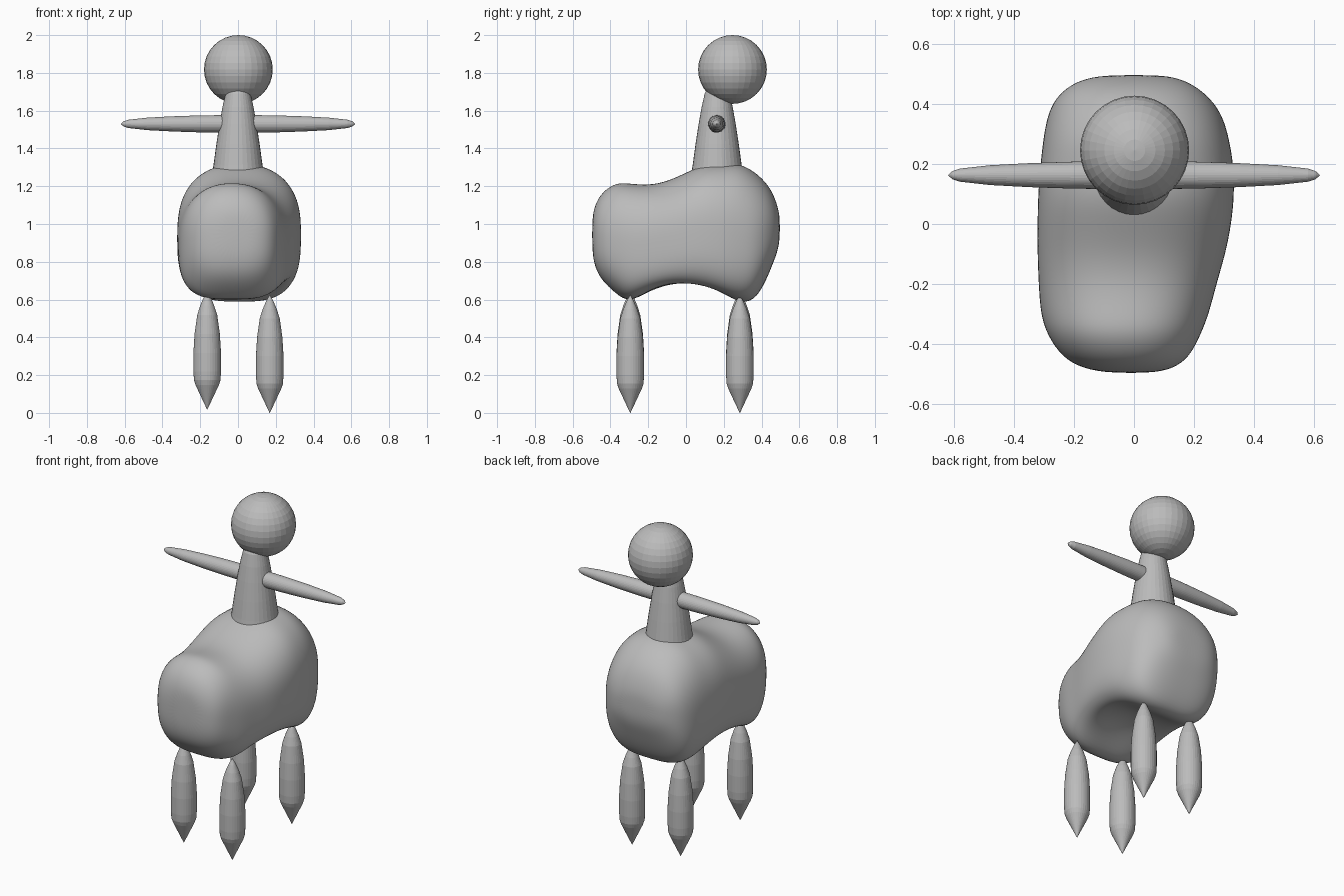
import bpy, bmesh, math
from mathutils import Matrix

if "Cube" in bpy.data.objects:
    bpy.data.objects.remove(bpy.data.objects["Cube"])

grey = bpy.data.materials.new("plain grey")
grey.diffuse_color = (0.5, 0.5, 0.5, 1)
grey.use_nodes = True
grey.node_tree.nodes["Principled BSDF"].inputs["Base Color"].default_value = grey.diffuse_color


def finish(bm, name):
    bmesh.ops.recalc_face_normals(bm, faces=bm.faces)
    mesh = bpy.data.meshes.new(name)
    bm.to_mesh(mesh)
    bm.free()
    mesh.materials.append(grey)
    obj = bpy.data.objects.new(name, mesh)
    bpy.context.collection.objects.link(obj)
    return obj


def skin(bm, rings):
    """Join rings of points into a closed tube."""
    rings = [[bm.verts.new(p) for p in r] for r in rings]
    for a, b in zip(rings, rings[1:]):
        for i in range(len(a)):
            j = (i + 1) % len(a)
            bm.faces.new((a[i], a[j], b[j], b[i]))
    bm.faces.new(rings[0])
    bm.faces.new(rings[-1])


def spindle(name, profile, matrix, sides=32):
    """Turned part from (height, radius) pairs."""
    bm = bmesh.new()
    skin(bm, [[(r * math.cos(2 * math.pi * i / sides),
                r * math.sin(2 * math.pi * i / sides), h) for i in range(sides)]
              for h, r in profile])
    bm.transform(matrix)
    return finish(bm, name)


# Body: rounded sections along y as (y, left, right, bottom, top)
sections = [
    (-.497, -.08, .06, .86, 1.03), (-.483, -.17, .13, .77, 1.10),
    (-.445, -.24, .185, .70, 1.17), (-.37, -.29, .222, .63, 1.22),
    (-.30, -.312, .25, .583, 1.215), (-.20, -.318, .275, .62, 1.205),
    (-.10, -.322, .305, .645, 1.225), (0, -.322, .325, .65, 1.272),
    (.10, -.32, .335, .64, 1.318), (.20, -.312, .332, .61, 1.318),
    (.28, -.303, .318, .583, 1.322), (.36, -.29, .297, .59, 1.28),
    (.42, -.262, .255, .69, 1.225), (.46, -.218, .205, .79, 1.165),
    (.487, -.16, .15, .86, 1.09), (.497, -.08, .08, .93, 1.03)]


def section_ring(y, xl, xr, zb, zt, n=32):
    cx, cz = (xl + xr) / 2, (zb + zt) / 2
    end = max(0, (abs(y) - .15) / .35)
    ring = []
    for i in range(n):
        a = 2 * math.pi * (i + .5) / n
        c, s = math.cos(a), math.sin(a)
        # boxier below, rounder above and towards the ends
        e = 2.45 - .25 * end if s > 0 else 4.0 - 1.2 * end
        k = (abs(c) ** e + abs(s) ** e) ** (-1 / e)
        x, z = cx + (xr - xl) / 2 * c * k, cz + (zt - zb) / 2 * s * k
        if s < -.5:                    # hollow belly inside a rim
            z += .06 * max(0, 1 - (x / .26) ** 2) * max(0, 1 - (y / .26) ** 2)
        ring.append((x, y, z))
    return ring


bm = bmesh.new()
skin(bm, [section_ring(*s) for s in sections])
body = finish(bm, "body")
body.data.shade_smooth()
sub = body.modifiers.new("smooth", 'SUBSURF')
sub.levels = sub.render_levels = 2

# Neck
spindle("neck", [(1.28, .135), (1.31, .13), (1.42, .115), (1.53, .098),
                 (1.62, .082), (1.69, .066), (1.72, .05)],
        Matrix.Translation((0, .165, 0)))

# Head
bm = bmesh.new()
bmesh.ops.create_uvsphere(bm, u_segments=32, v_segments=16, radius=.182,
                          matrix=Matrix.Translation((.002, .246, 1.818)))
finish(bm, "head")

# Crossbar arms, through the neck
half = [(0, .047), (.2, .045), (.35, .04), (.48, .033), (.58, .022), (.605, .014), (.62, .001)]
spindle("arms", [(-h, r) for h, r in half[:0:-1]] + half,
        Matrix.Translation((0, .163, 1.53)) @ Matrix.Rotation(math.pi / 2, 4, 'Y'))

# Four pointed legs
leg = [(0, .001), (.13, .062), (.155, .07), (.20, .073), (.30, .073), (.40, .067),
       (.50, .053), (.55, .037), (.59, .02), (.625, .001)]
for label, y in (("front", -.295), ("back", .285)):
    for side, x, z in (("left", -.163, .018), ("right", .168, 0)):
        spindle(f"{label}_{side}_leg", leg, Matrix.Translation((x, y, z)))
